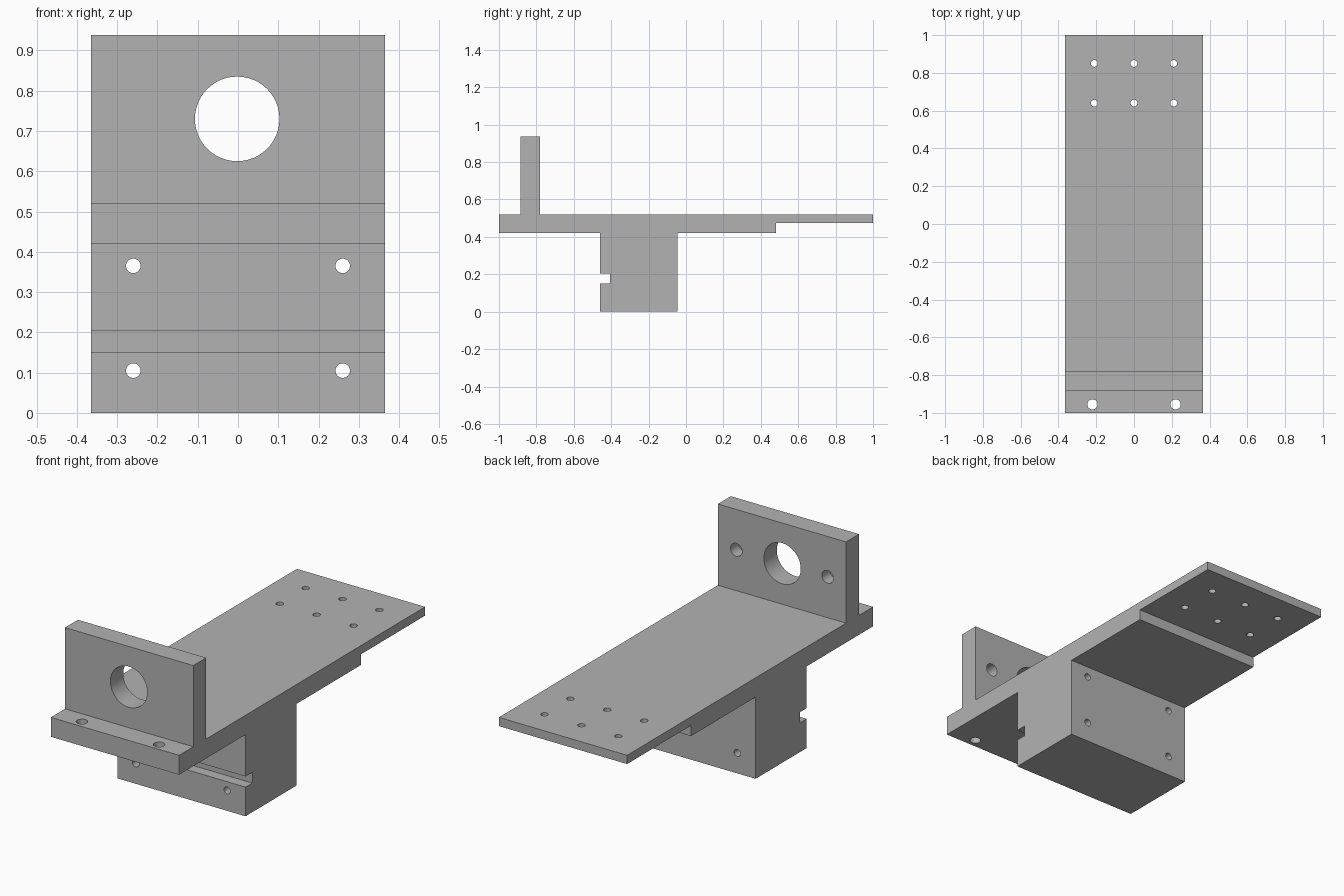
import bpy
import bmesh
from math import radians
from mathutils import Matrix, Vector

default = bpy.data.objects.get("Cube")
if default:
    bpy.data.objects.remove(default, do_unlink=True)

HALF_WIDTH = 0.365

grey = bpy.data.materials.new("machined grey")
grey.use_nodes = True
colour = (0.45, 0.45, 0.45, 1)
grey.diffuse_color = colour
grey.node_tree.nodes["Principled BSDF"].inputs["Base Color"].default_value = colour


def to_object(name, bm):
    mesh = bpy.data.meshes.new(name)
    bmesh.ops.recalc_face_normals(bm, faces=bm.faces)
    bm.to_mesh(mesh)
    bm.free()
    mesh.materials.append(grey)
    obj = bpy.data.objects.new(name, mesh)
    bpy.context.collection.objects.link(obj)
    return obj


def add_drill(bm, centre, radius, length, along_y):
    turn = Matrix.Rotation(radians(90), 4, "X") if along_y else Matrix()
    bmesh.ops.create_cone(bm, cap_ends=True, segments=48, radius1=radius,
                          radius2=radius, depth=length,
                          matrix=Matrix.Translation(centre) @ turn)


# Side profile (y, z): plate, upright wall, slotted block and thin rear tongue
profile = [
    (-1, 0.42), (-0.46, 0.42), (-0.46, 0.205), (-0.405, 0.205),
    (-0.405, 0.15), (-0.46, 0.15), (-0.46, 0), (-0.045, 0),
    (-0.045, 0.42), (0.48, 0.42), (0.48, 0.475), (1, 0.475),
    (1, 0.52), (-0.78, 0.52), (-0.78, 0.938), (-0.885, 0.938),
    (-0.885, 0.52), (-1, 0.52),
]
bm = bmesh.new()
face = bm.faces.new([bm.verts.new((-HALF_WIDTH, y, z)) for y, z in profile])
sweep = bmesh.ops.extrude_face_region(bm, geom=[face], use_keep_orig=True)
bmesh.ops.translate(bm, vec=Vector((2 * HALF_WIDTH, 0, 0)),
                    verts=[v for v in sweep["geom"] if isinstance(v, bmesh.types.BMVert)])
bracket = to_object("mounting_bracket", bm)

drills = bmesh.new()
# Large bore through the wall
add_drill(drills, (-0.002, -0.83, 0.73), 0.105, 0.3, True)
for side in (-1, 1):
    # Blind holes in the back of the wall
    add_drill(drills, (side * 0.26, -0.78, 0.73), 0.033, 0.13, True)
    # Front lip holes
    add_drill(drills, (side * 0.22, -0.955, 0.47), 0.027, 0.3, False)
    # Block through holes
    for z in (0.105, 0.365):
        add_drill(drills, (side * 0.26, -0.25, z), 0.018, 0.6, True)
# Rear tongue holes
for x in (-0.21, 0, 0.21):
    for y in (0.64, 0.85):
        add_drill(drills, (x, y, 0.5), 0.018, 0.2, False)
cutter = to_object("hole_cutter", drills)
cutter.hide_render = True

# Cut the holes and discard the cutter
cut = bracket.modifiers.new("holes", "BOOLEAN")
cut.operation = "DIFFERENCE"
cut.solver = "EXACT"
cut.object = cutter
bpy.ops.object.select_all(action="DESELECT")
bpy.context.view_layer.objects.active = bracket
bracket.select_set(True)
bpy.ops.object.modifier_apply(modifier=cut.name)
bpy.data.objects.remove(cutter, do_unlink=True)
bpy.ops.object.shade_smooth_by_angle(angle=radians(30))
